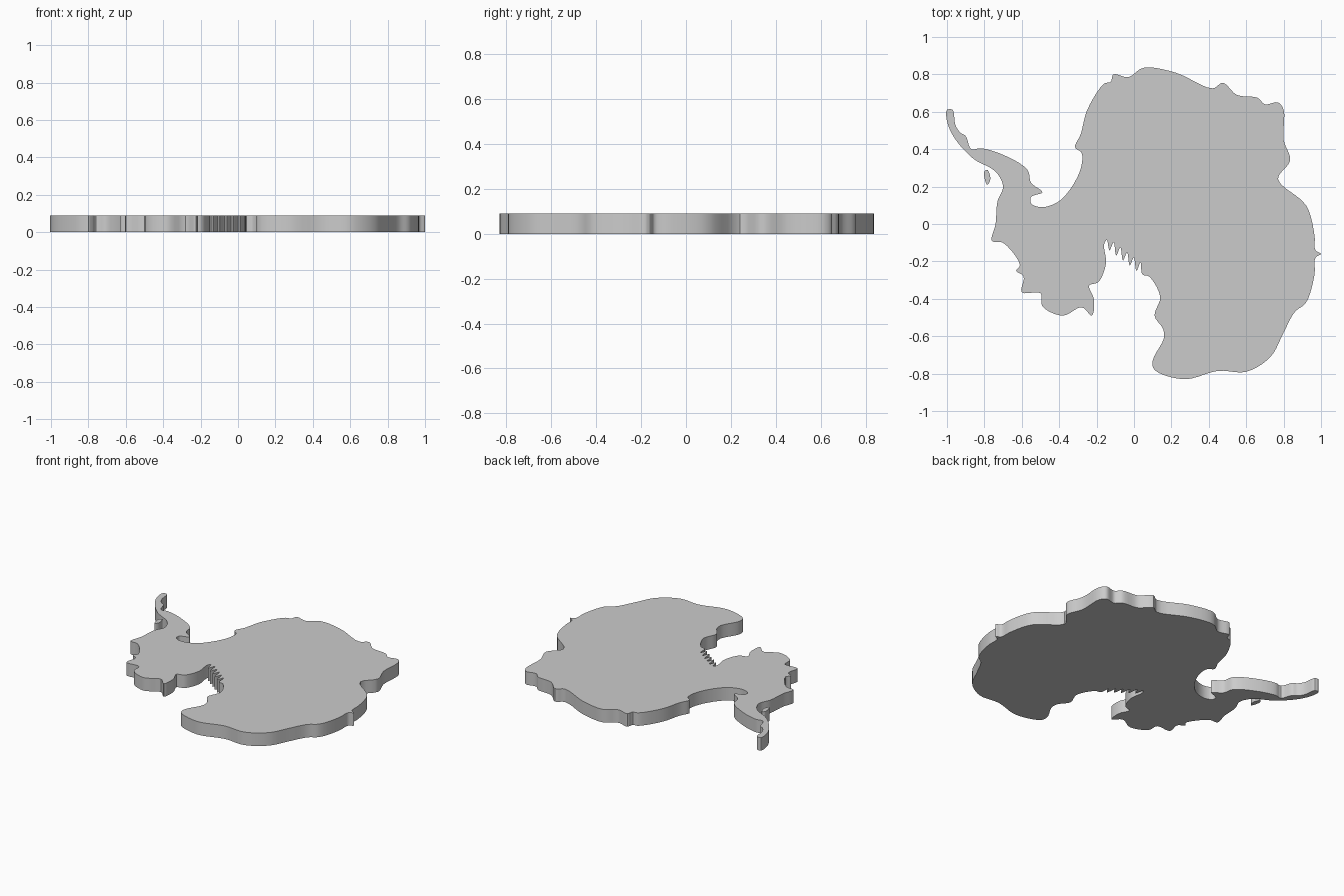
import bpy, bmesh
from mathutils import Vector

if "Cube" in bpy.data.objects:
    bpy.data.objects.remove(bpy.data.objects["Cube"])

HEIGHT = 0.09


def smooth_loop(points, steps=5):
    """Closed centripetal spline through the given coast points."""
    pts = [Vector(p) for p in points]
    n, out = len(pts), []
    for i in range(n):
        a, b, c, d = (pts[(i + k) % n] for k in (-1, 0, 1, 2))
        t1 = (b - a).length ** 0.5
        t2 = t1 + (c - b).length ** 0.5
        t3 = t2 + (d - c).length ** 0.5
        for k in range(steps):
            t = t1 + (t2 - t1) * k / steps
            p = a.lerp(b, t / t1)
            q = b.lerp(c, (t - t1) / (t2 - t1))
            r = c.lerp(d, (t - t2) / (t3 - t2))
            u = p.lerp(q, t / t2)
            v = q.lerp(r, (t - t1) / (t3 - t1))
            out.append(u.lerp(v, (t - t1) / (t2 - t1)))
    return out


def slab(name, points):
    """Flat slab standing on the ground with a smooth outline."""
    bm = bmesh.new()
    base = bm.faces.new([bm.verts.new((p.x, p.y, 0)) for p in smooth_loop(points)])
    ext = bmesh.ops.extrude_face_region(bm, geom=[base], use_keep_orig=True)
    top = [g for g in ext["geom"] if isinstance(g, bmesh.types.BMVert)]
    bmesh.ops.translate(bm, verts=top, vec=(0, 0, HEIGHT))
    bmesh.ops.recalc_face_normals(bm, faces=bm.faces)
    mesh = bpy.data.meshes.new(name)
    bm.to_mesh(mesh)
    bm.free()
    obj = bpy.data.objects.new(name, mesh)
    bpy.context.collection.objects.link(obj)
    bpy.ops.object.select_all(action='DESELECT')
    obj.select_set(True)
    bpy.context.view_layer.objects.active = obj
    bpy.ops.object.shade_smooth_by_angle(angle=0.52)


# Outer coast, clockwise from the peninsula tip to the south-east cape
outer = [
    (-1, .61), (-.97, .61), (-.955, .53), (-.93, .49), (-.90, .47), (-.87, .40),
    (-.82, .405), (-.70, .37), (-.57, .29), (-.55, .22), (-.49, .17),
    (-.55, .145), (-.55, .11), (-.49, .09), (-.39, .13), (-.29, .28),
    (-.28, .38), (-.315, .41), (-.285, .48), (-.25, .61), (-.16, .75),
    (-.125, .76), (-.11, .80), (-.03, .785), (.05, .835), (.22, .81),
    (.42, .725), (.475, .755), (.55, .69), (.66, .675), (.70, .64),
    (.77, .65), (.80, .61), (.80, .45), (.835, .34), (.77, .24), (.92, .10),
    (.965, -.06), (.97, -.14), (1, -.16), (.97, -.18), (.965, -.27),
    (.92, -.42), (.86, -.47), (.80, -.58), (.73, -.71), (.60, -.79),
    (.45, -.785), (.27, -.83), (.11, -.78), (.10, -.73), (.16, -.61),
    (.155, -.56), (.11, -.49), (.14, -.39), (.08, -.28), (.045, -.27)]

# Row of small notches at the head of the inlet
notches = []
for i in range(5):
    x, y = .035 - .036 * i, -.205 - .002 * i + .029 * i
    notches += [(x, y), (x - .022, y - .045)]

# Western coast back to the peninsula
west = [
    (-.145, -.085), (-.16, -.11), (-.15, -.21), (-.19, -.31), (-.24, -.33),
    (-.215, -.40), (-.225, -.49), (-.28, -.445), (-.38, -.49), (-.49, -.44),
    (-.50, -.37), (-.60, -.365), (-.59, -.28), (-.63, -.25), (-.61, -.22),
    (-.70, -.10), (-.76, -.09), (-.74, 0), (-.73, .12), (-.70, .20),
    (-.74, .28), (-.86, .35), (-.96, .46), (-1, .55)]

slab("mainland", outer + notches + west)
slab("island", [(-.80, .28), (-.785, .29), (-.77, .26), (-.77, .23),
                (-.785, .21), (-.80, .25)])
